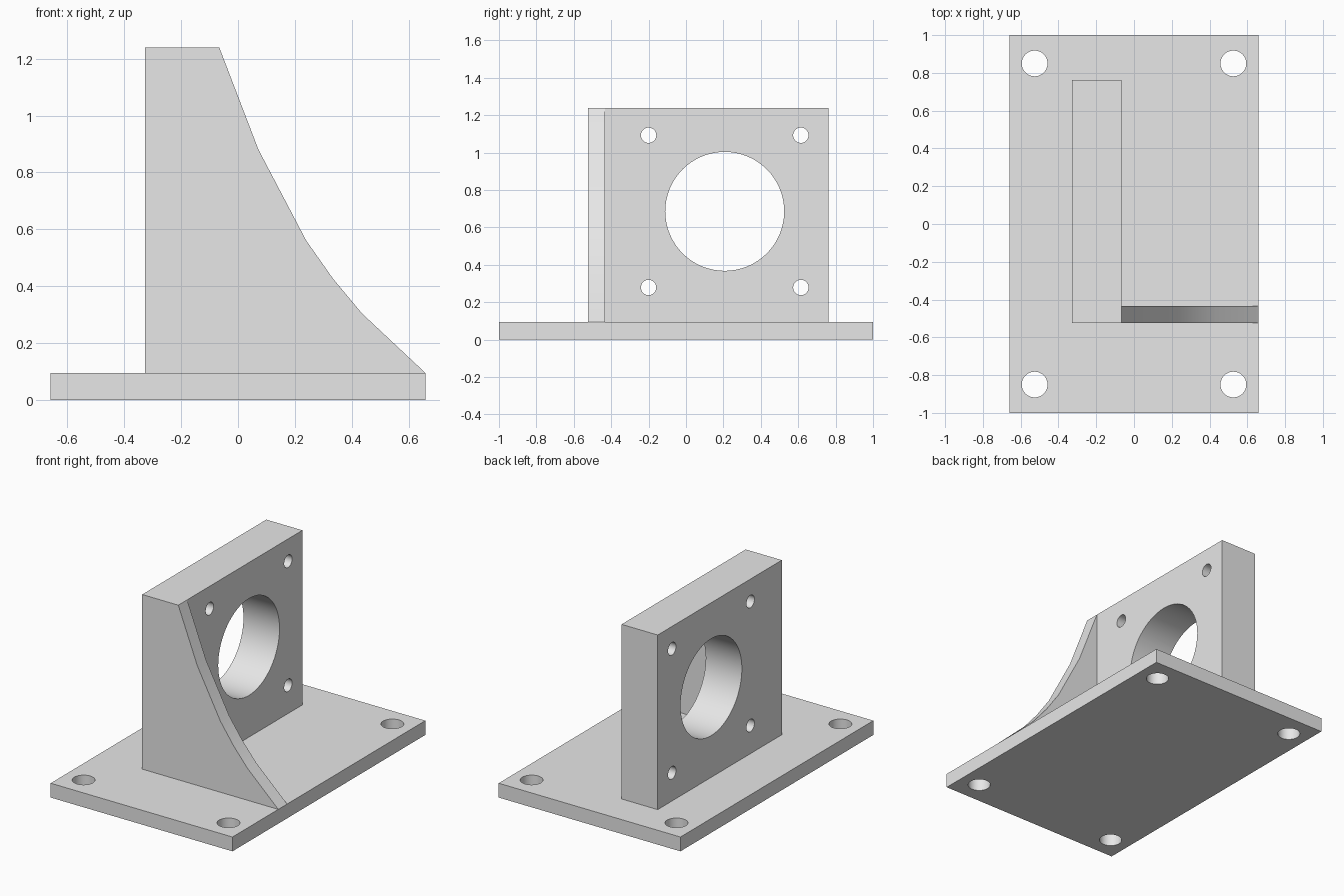
import bpy
import bmesh
from math import radians, pi
from mathutils import Matrix, Vector

default = bpy.data.objects.get("Cube")
if default:
    bpy.data.objects.remove(default, do_unlink=True)

grey = bpy.data.materials.new("light grey")
grey.use_nodes = True
grey.diffuse_color = (0.8, 0.8, 0.8, 1)
grey.node_tree.nodes["Principled BSDF"].inputs["Base Color"].default_value = grey.diffuse_color


def make_object(name, bm):
    bmesh.ops.recalc_face_normals(bm, faces=bm.faces)
    mesh = bpy.data.meshes.new(name)
    bm.to_mesh(mesh)
    bm.free()
    mesh.materials.append(grey)
    obj = bpy.data.objects.new(name, mesh)
    bpy.context.collection.objects.link(obj)
    return obj


def box(name, low, high):
    low, high = Vector(low), Vector(high)
    bm = bmesh.new()
    place = Matrix.Translation((low + high) / 2) @ Matrix.Diagonal((*(high - low), 1))
    bmesh.ops.create_cube(bm, size=1, matrix=place)
    return make_object(name, bm)


def drill(obj, holes, turn=Matrix()):
    """Cut round holes, each given as (centre, radius), along the turned z axis."""
    bm = bmesh.new()
    for centre, radius in holes:
        bmesh.ops.create_cone(bm, cap_ends=True, segments=64, radius1=radius, radius2=radius,
                              depth=0.6, matrix=Matrix.Translation(centre) @ turn)
    cutter = make_object(obj.name + "_cutter", bm)
    cutter.hide_render = True
    mod = obj.modifiers.new("holes", 'BOOLEAN')
    mod.operation = 'DIFFERENCE'
    mod.solver = 'EXACT'
    mod.object = cutter
    select(obj)
    bpy.ops.object.modifier_apply(modifier=mod.name)
    bpy.data.objects.remove(cutter, do_unlink=True)


def select(obj):
    bpy.ops.object.select_all(action='DESELECT')
    obj.select_set(True)
    bpy.context.view_layer.objects.active = obj


HALF_WIDTH, BASE_TOP, TOP = 0.66, 0.094, 1.24
WALL_LEFT, WALL_RIGHT = -0.328, -0.066
FRONT, BACK = -0.525, 0.762

# Base plate with four mounting holes
base = box("base_plate", (-HALF_WIDTH, -1, 0), (HALF_WIDTH, 1, BASE_TOP))
drill(base, [((x, y, 0), 0.068) for x in (-0.526, 0.526) for y in (-0.85, 0.85)])

# Upright wall with a central bore and four bolt holes
wall = box("upright_wall", (WALL_LEFT, FRONT, BASE_TOP), (WALL_RIGHT, BACK, TOP))
cy, cz, spacing = 0.207, 0.686, 0.407
bolts = [((-0.2, cy + a * spacing, cz + b * spacing), 0.041) for a in (-1, 1) for b in (-1, 1)]
drill(wall, bolts + [((-0.2, cy, cz), 0.318)], Matrix.Rotation(pi / 2, 4, 'Y'))

# Curved gusset bracing the wall
profile = [(WALL_RIGHT, BASE_TOP), (WALL_RIGHT, TOP), (0.072, 0.88), (0.24, 0.56),
           (0.335, 0.425), (0.436, 0.304), (HALF_WIDTH, BASE_TOP)]
bm = bmesh.new()
face = bm.faces.new([bm.verts.new((x, FRONT, z)) for x, z in profile])
side = bmesh.ops.extrude_face_region(bm, geom=[face])["geom"]
bmesh.ops.translate(bm, vec=(0, 0.092, 0), verts=[v for v in side if isinstance(v, bmesh.types.BMVert)])
gusset = make_object("gusset", bm)

# Smooth the round walls and the curve, keep the corners sharp
for part in (base, wall, gusset):
    select(part)
    bpy.ops.object.shade_smooth_by_angle(angle=radians(30))
